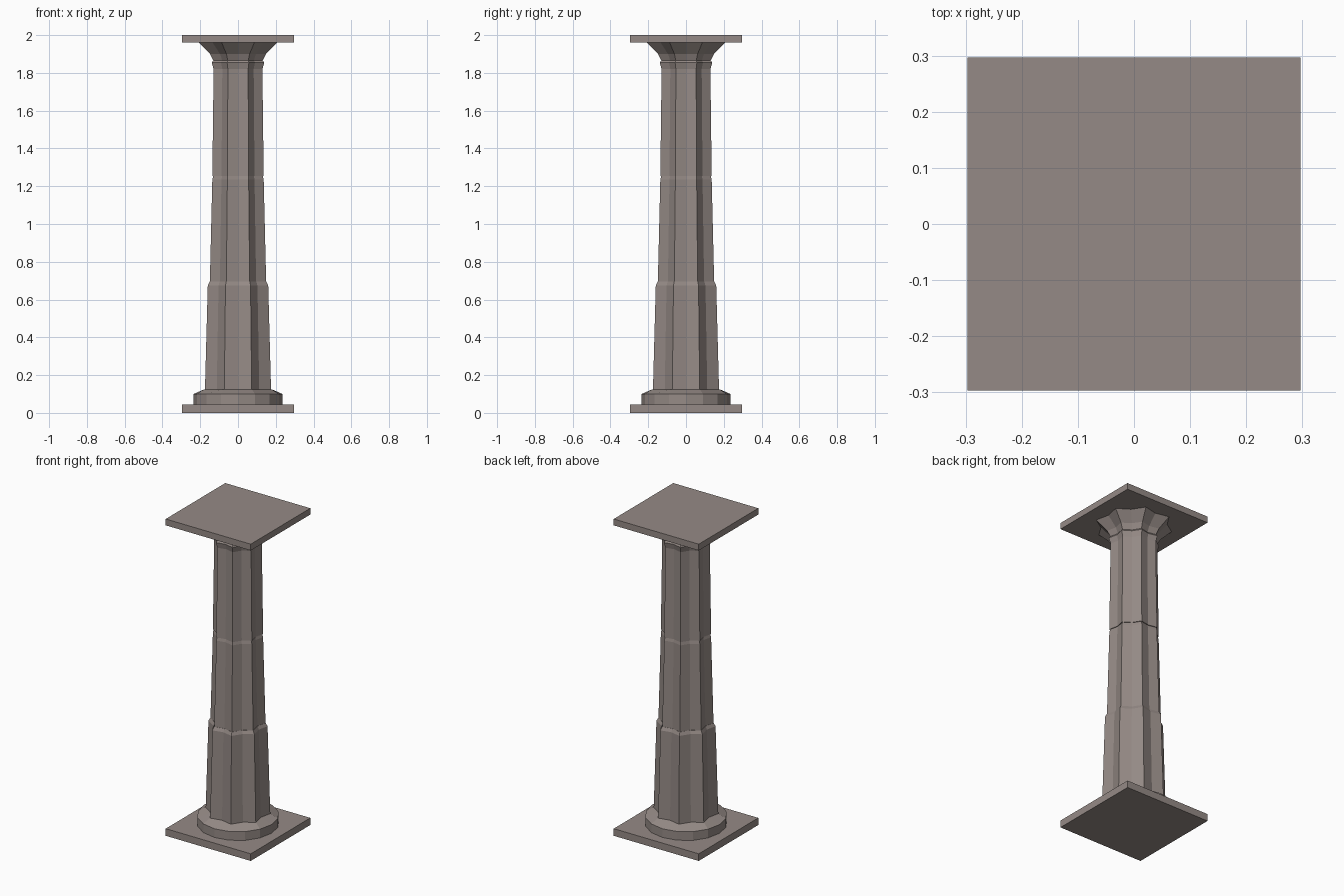
import bpy, bmesh, math

if "Cube" in bpy.data.objects:
    bpy.data.objects.remove(bpy.data.objects["Cube"])

stone = bpy.data.materials.new("warm grey stone")
stone.diffuse_color = (0.30, 0.255, 0.237, 1)
stone.use_nodes = True
stone.node_tree.nodes["Principled BSDF"].inputs["Base Color"].default_value = stone.diffuse_color

SIDES = 16
COS = math.cos(math.pi / 8)


def finish(name, bm):
    bmesh.ops.recalc_face_normals(bm, faces=bm.faces)
    mesh = bpy.data.meshes.new(name)
    bm.to_mesh(mesh)
    bm.free()
    mesh.materials.append(stone)
    obj = bpy.data.objects.new(name, mesh)
    bpy.context.collection.objects.link(obj)
    return obj


def lathe(name, profile):
    """Stack 16-sided rings; profile rows are (half width, z, fluted)."""
    bm = bmesh.new()
    rings = []
    for w, z, fluted in profile:
        ring = []
        for i in range(SIDES):
            a = 2 * math.pi * i / SIDES
            # ridges on odd corners, flute bottoms on even corners
            r = w
            if fluted:
                r = w / COS if i % 2 else w * 0.91
            ring.append(bm.verts.new((r * math.cos(a), r * math.sin(a), z)))
        rings.append(ring)
    for lo, hi in zip(rings, rings[1:]):
        for i in range(SIDES):
            j = (i + 1) % SIDES
            bm.faces.new((lo[i], lo[j], hi[j], hi[i]))
    bm.faces.new(rings[0][::-1])
    bm.faces.new(rings[-1])
    return finish(name, bm)


def slab(name, z0, z1, half=0.297):
    bm = bmesh.new()
    bmesh.ops.create_cube(bm, size=1)
    for v in bm.verts:
        v.co = (v.co.x * 2 * half, v.co.y * 2 * half, z0 if v.co.z < 0 else z1)
    return finish(name, bm)


# Square slabs at both ends
slab("base_slab", 0.0, 0.045)
slab("top_slab", 1.96, 2.0)

# Round foot ring, then the slope up to the fluted shaft
lathe("foot_ring", [(0.235, 0.045, False), (0.235, 0.10, False),
                    (0.178, 0.125, True)])

# Three tapering fluted drums with small steps between them
lathe("lower_drum", [(0.175, 0.12, True), (0.160, 0.675, True),
                     (0.150, 0.695, True)])
lathe("middle_drum", [(0.149, 0.695, True), (0.136, 1.235, True),
                      (0.131, 1.255, True)])
lathe("upper_drum", [(0.136, 1.255, True), (0.129, 1.82, True),
                     (0.139, 1.855, True), (0.132, 1.865, True)])

# Flared fluted capital
lathe("capital", [(0.130, 1.865, True), (0.148, 1.90, True),
                  (0.208, 1.96, True)])
